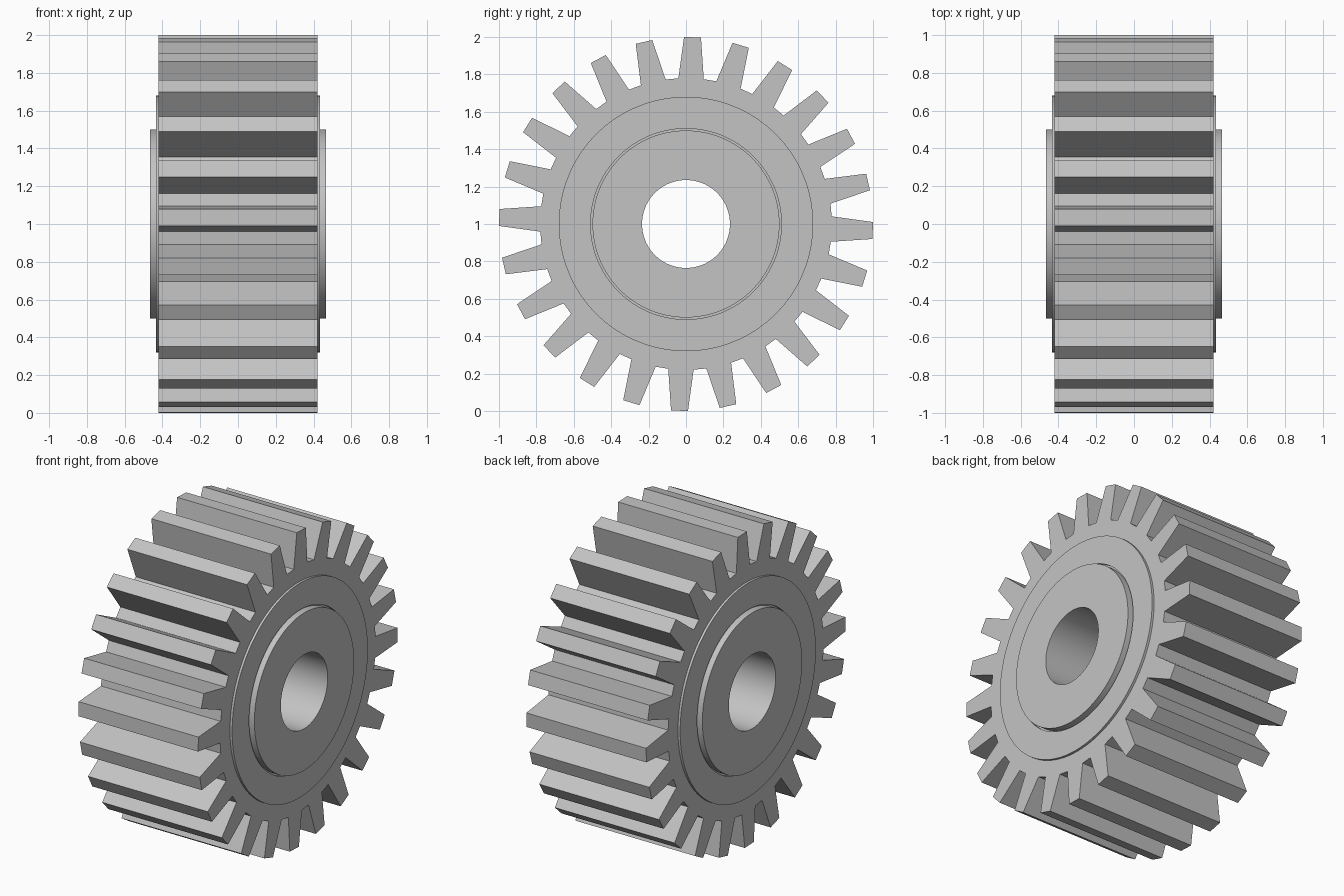
import bpy
import bmesh
from math import sin, cos, radians, tau

cube = bpy.data.objects.get("Cube")
if cube:
    bpy.data.objects.remove(cube, do_unlink=True)

TEETH = 24
ROOT, TIP = 0.78, 1.0
HALF_WIDTH = 0.42
CENTRE_Z = 1.0

steel = bpy.data.materials.new("light grey steel")
steel.use_nodes = True
GREY = (0.55, 0.55, 0.55, 1)
steel.diffuse_color = GREY
steel.node_tree.nodes["Principled BSDF"].inputs["Base Color"].default_value = GREY


def loop(x, polar):
    """Closed loop around the x axis from (angle, radius) pairs; angle 0 is up."""
    return [(x, r * sin(a), CENTRE_Z + r * cos(a)) for a, r in polar]


def circle(r, count=128):
    return [(tau * i / count, r) for i in range(count)]


def ring(name, loops):
    """Skin a tube through equal-length loops and close it back to the first."""
    bm = bmesh.new()
    rows = [[bm.verts.new(p) for p in pts] for pts in loops]
    n = len(rows[0])
    for k, row in enumerate(rows):
        nxt = rows[(k + 1) % len(rows)]
        for i in range(n):
            j = (i + 1) % n
            bm.faces.new((row[i], row[j], nxt[j], nxt[i]))
    bmesh.ops.recalc_face_normals(bm, faces=bm.faces)
    mesh = bpy.data.meshes.new(name)
    bm.to_mesh(mesh)
    bm.free()
    mesh.materials.append(steel)
    obj = bpy.data.objects.new(name, mesh)
    bpy.context.collection.objects.link(obj)
    return obj


def washer(name, x0, x1, inner, outer):
    obj = ring(name, [loop(x0, circle(outer)), loop(x1, circle(outer)),
                      loop(x1, circle(inner)), loop(x0, circle(inner))])
    bpy.ops.object.select_all(action="DESELECT")
    obj.select_set(True)
    bpy.context.view_layer.objects.active = obj
    bpy.ops.object.shade_smooth_by_angle(angle=radians(30))


# Toothed rim: straight tapered teeth, slightly turned from upright
outline = []
for i in range(TEETH):
    mid = tau * i / TEETH + radians(2)
    for offset, radius in ((-5, ROOT), (-2.6, TIP), (2.6, TIP), (5, ROOT)):
        outline.append((mid + radians(offset), radius))
bore = [(a, 0.49) for a, r in outline]
ring("toothed_rim", [loop(-HALF_WIDTH, outline), loop(HALF_WIDTH, outline),
                     loop(HALF_WIDTH, bore), loop(-HALF_WIDTH, bore)])

# Raised side discs, leaving a fine groove around the hub
for side, sign in (("left", 1), ("right", -1)):
    washer(side + "_disc", sign * HALF_WIDTH, sign * 0.435, 0.51, 0.68)

# Hub with the shaft hole
washer("hub", -0.465, 0.465, 0.235, 0.5)
